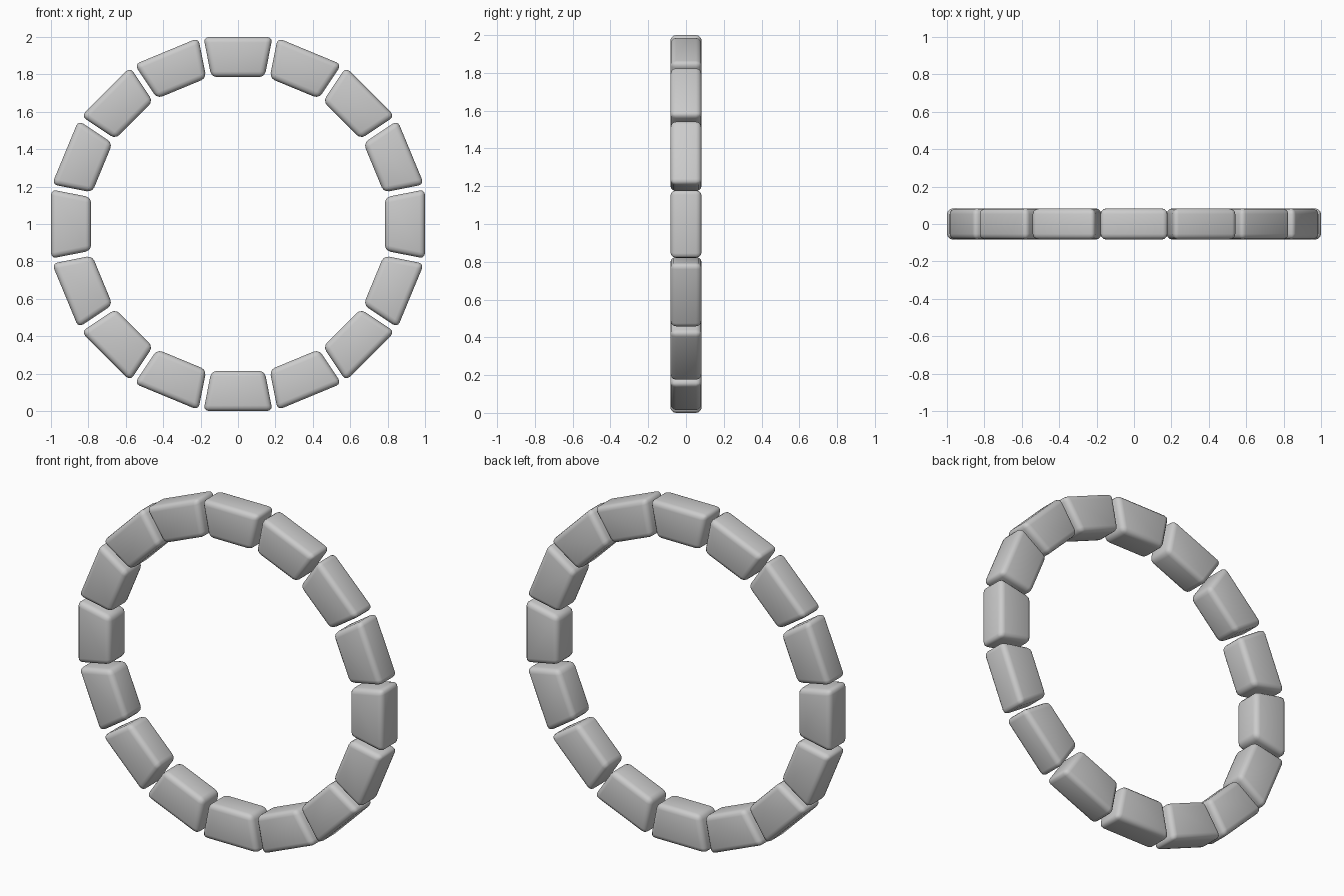
import bpy, bmesh, math
from mathutils import Matrix, Vector

if "Cube" in bpy.data.objects:
    bpy.data.objects.remove(bpy.data.objects["Cube"])

COUNT = 16
R_IN, R_OUT = 0.785, 1.0
HALF_DEPTH = 0.083
HALF_GAP = 0.014
BEVEL = 0.03
step = 2 * math.pi / COUNT


def half_width(r):
    return r * math.tan(step / 2) - HALF_GAP


# One wedge-shaped block with rounded edges, at the top of the ring
bm = bmesh.new()
wi, wo = half_width(R_IN), half_width(R_OUT)
profile = [(-wi, R_IN), (wi, R_IN), (wo, R_OUT), (-wo, R_OUT)]
face = bm.faces.new([bm.verts.new((x, -HALF_DEPTH, z)) for x, z in profile])
ext = bmesh.ops.extrude_face_region(bm, geom=[face])
top = [v for v in ext["geom"] if isinstance(v, bmesh.types.BMVert)]
bmesh.ops.translate(bm, verts=top, vec=Vector((0, 2 * HALF_DEPTH, 0)))
bmesh.ops.recalc_face_normals(bm, faces=bm.faces[:])
bmesh.ops.bevel(bm, geom=bm.edges[:], offset=BEVEL, offset_type='OFFSET',
                segments=3, profile=0.5, affect='EDGES', clamp_overlap=True)
bmesh.ops.recalc_face_normals(bm, faces=bm.faces[:])
mesh = bpy.data.meshes.new("ring_block")
bm.to_mesh(mesh)
bm.free()
for p in mesh.polygons:
    p.use_smooth = True
mesh.set_sharp_from_angle(angle=math.radians(40))

# Ring of blocks standing upright around (0, 0, 1)
for i in range(COUNT):
    block = bpy.data.objects.new(f"ring_block_{i + 1:02d}", mesh)
    block.matrix_world = Matrix.Translation((0, 0, 1)) @ Matrix.Rotation(i * step, 4, 'Y')
    bpy.context.collection.objects.link(block)
